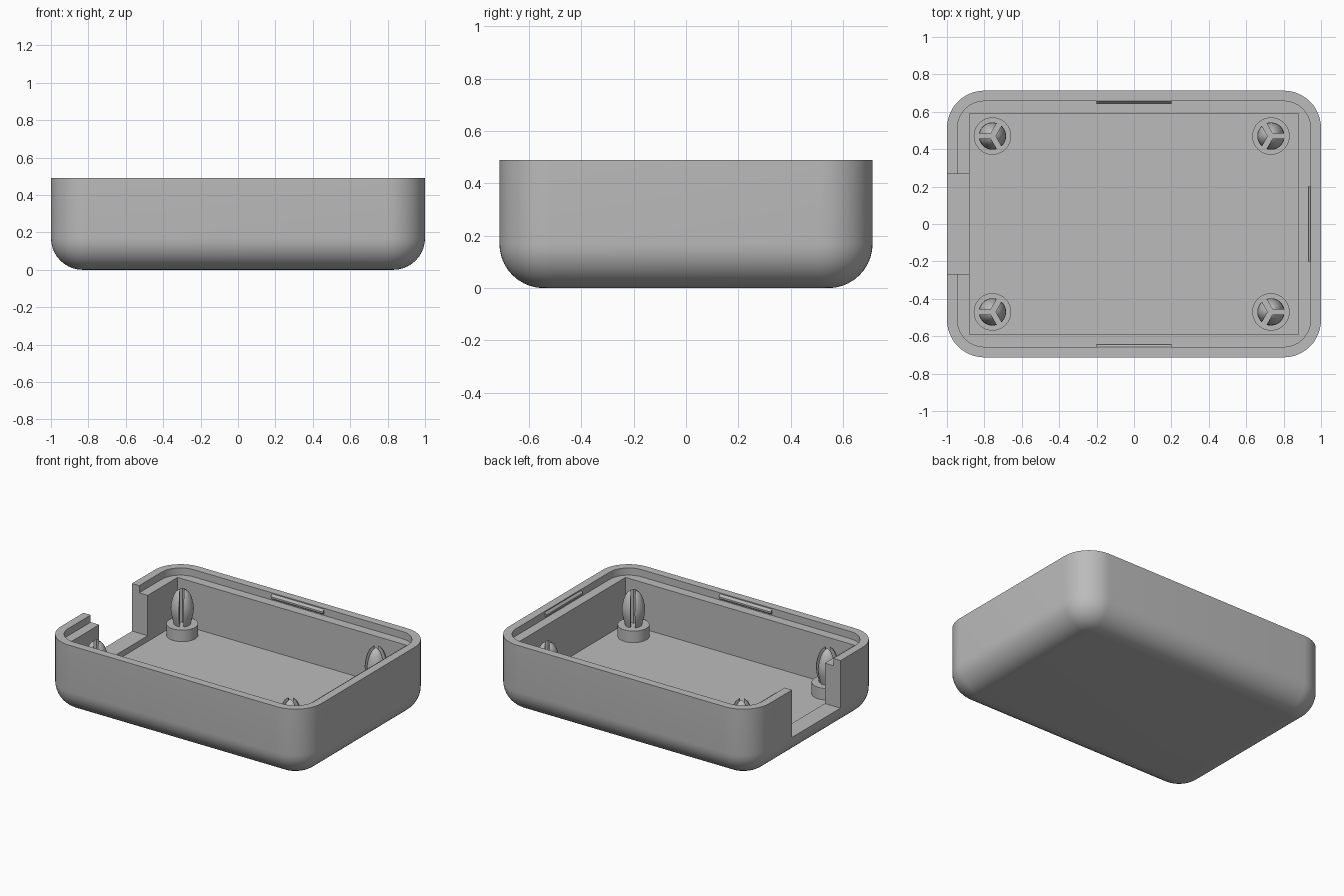
import bpy, bmesh
from math import sin, cos, pi, radians
from mathutils import Vector

cube = bpy.data.objects.get("Cube")
if cube:
    bpy.data.objects.remove(cube)

grey = bpy.data.materials.new("grey plastic")
grey.use_nodes = True
COLOUR = (0.5, 0.5, 0.5, 1)
grey.diffuse_color = COLOUR
grey.node_tree.nodes["Principled BSDF"].inputs["Base Color"].default_value = COLOUR

HX, HY, TOP = 1.0, 0.713, 0.49     # outer half sizes and rim height
WALL, LIP = 0.121, 0.056           # wall thickness, rim lip thickness
FLOOR, STEP, SILL = 0.12, 0.44, 0.16
CORNER, FILLET = 0.2, 0.17


def add_object(name, bm):
    bmesh.ops.recalc_face_normals(bm, faces=bm.faces)
    mesh = bpy.data.meshes.new(name)
    bm.to_mesh(mesh)
    bm.free()
    mesh.materials.append(grey)
    ob = bpy.data.objects.new(name, mesh)
    bpy.context.collection.objects.link(ob)
    return ob


def smooth(ob):
    bpy.ops.object.select_all(action='DESELECT')
    ob.select_set(True)
    bpy.context.view_layer.objects.active = ob
    bpy.ops.object.shade_smooth_by_angle(angle=radians(30))


def rounded_ring(bm, inset, radius, z, steps=12):
    """Rounded rectangle, inset from the outer wall."""
    ring = []
    for k, (sx, sy) in enumerate([(1, 1), (-1, 1), (-1, -1), (1, -1)]):
        cx, cy = sx * (HX - inset - radius), sy * (HY - inset - radius)
        for i in range(steps + 1):
            a = (k + i / steps) * pi / 2
            ring.append(bm.verts.new((cx + radius * cos(a), cy + radius * sin(a), z)))
    return ring


def loft(bm, rings):
    """Join rings in order and cap both ends."""
    for a, b in zip(rings, rings[1:]):
        n = len(a)
        for i in range(n):
            j = (i + 1) % n
            bm.faces.new((a[i], a[j], b[j], b[i]))
    bm.faces.new(rings[0])
    bm.faces.new(rings[-1])
    bmesh.ops.remove_doubles(bm, verts=bm.verts, dist=1e-5)


def box(bm, lo, hi):
    lo, hi = Vector(lo), Vector(hi)
    verts = bmesh.ops.create_cube(bm, size=1)["verts"]
    for v in verts:
        v.co = (lo + hi) / 2 + v.co * (hi - lo)


# Tray: filleted bottom, outer wall, stepped rim, square-cornered inside
bm = bmesh.new()
rings = []
for i in range(11):
    t = i / 10 * pi / 2
    inset = FILLET * (1 - sin(t))
    rings.append(rounded_ring(bm, inset, CORNER - inset, FILLET * (1 - cos(t))))
rings.append(rounded_ring(bm, 0, CORNER, TOP))
rings.append(rounded_ring(bm, LIP, CORNER - LIP, TOP))
rings.append(rounded_ring(bm, LIP, CORNER - LIP, STEP))
rings.append(rounded_ring(bm, WALL, 0, STEP))
rings.append(rounded_ring(bm, WALL, 0, FLOOR))
loft(bm, rings)
tray = add_object("tray", bm)

# Opening in the right-hand end wall
bm = bmesh.new()
box(bm, (-HX - 0.1, -0.266, SILL), (-HX + WALL + 0.05, 0.266, TOP + 0.1))
cutter = add_object("opening_cutter", bm)
cutter.hide_render = True
cut = tray.modifiers.new("opening", 'BOOLEAN')
cut.operation, cut.solver, cut.object = 'DIFFERENCE', 'EXACT', cutter
bpy.context.view_layer.objects.active = tray
bpy.ops.object.modifier_apply(modifier=cut.name)
bpy.data.objects.remove(cutter)
smooth(tray)

# Snap ridges on three sides of the lip
PROFILE = [(-0.004, TOP - 0.002), (0.012, 0.468), (0.012, 0.456), (-0.004, STEP + 0.004)]


def snap_ridge(name, inward, wall):
    inward = Vector(inward)
    along = Vector((-inward.y, inward.x, 0))
    bm = bmesh.new()
    ends = []
    for side in (-0.2, 0.2):
        ends.append([bm.verts.new(-inward * (wall - d) + along * side + Vector((0, 0, z)))
                     for d, z in PROFILE])
    loft(bm, ends)
    add_object(name, bm)


snap_ridge("back_snap_ridge", (0, -1, 0), HY - LIP)
snap_ridge("front_snap_ridge", (0, 1, 0), HY - LIP)
snap_ridge("left_snap_ridge", (-1, 0, 0), HX - LIP)

# Mounting posts: round base with a split, bulging pin
BASE_TOP, SLOT = 0.2, 0.028
PIN = [(0.052, BASE_TOP - 0.005), (0.058, 0.22), (0.068, 0.26), (0.073, 0.3), (0.071, 0.33),
       (0.064, 0.365), (0.054, 0.395), (0.04, 0.42), (0.022, 0.437), (0.008, 0.442)]


def lathe(bm, profile, sides):
    loft(bm, [[bm.verts.new((r * cos(2 * pi * i / sides), r * sin(2 * pi * i / sides), z))
               for i in range(sides)] for r, z in profile])


def trim(bm, normal):
    """Keep the part lying past half a slot along the normal, and close the cut."""
    geom = bm.verts[:] + bm.edges[:] + bm.faces[:]
    bmesh.ops.bisect_plane(bm, geom=geom, plane_co=normal * SLOT / 2,
                           plane_no=normal, clear_inner=True)
    bmesh.ops.holes_fill(bm, edges=[e for e in bm.edges if e.is_boundary], sides=0)


def post(name, x, y, first_slot):
    bm = bmesh.new()
    lathe(bm, [(0.1, FLOOR - 0.01), (0.1, BASE_TOP)], 40)
    base = add_object(name + "_base", bm)
    base.location = (x, y, 0)
    smooth(base)
    for k in range(3):
        a = first_slot + k * 2 * pi / 3
        b = a + 2 * pi / 3
        bm = bmesh.new()
        lathe(bm, PIN, 36)
        trim(bm, Vector((-sin(a), cos(a), 0)))
        trim(bm, Vector((sin(b), -cos(b), 0)))
        prong = add_object(f"{name}_prong_{k + 1}", bm)
        prong.location = (x, y, 0)
        smooth(prong)


for depth, y in (("front", -0.47), ("back", 0.47)):
    post(depth + "_left_post", 0.732, y, 0)
    post(depth + "_right_post", -0.757, y, pi)
